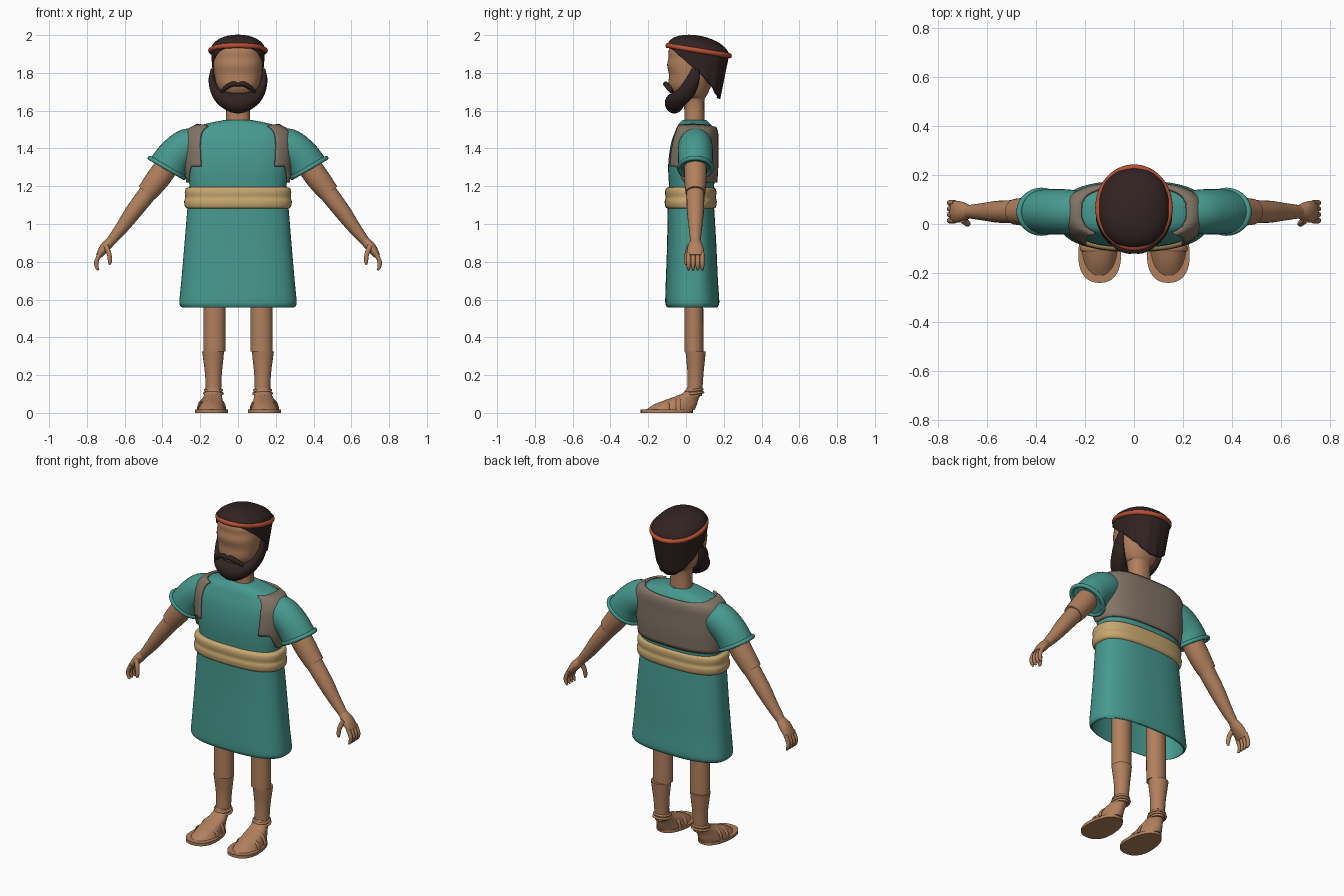
import bpy, bmesh
from math import sin, cos, pi, copysign
from mathutils import Vector

cube = bpy.data.objects.get("Cube")
if cube:
    bpy.data.objects.remove(cube, do_unlink=True)


def material(name, color):
    mat = bpy.data.materials.new(name)
    mat.use_nodes = True
    mat.diffuse_color = (*color, 1)
    bsdf = mat.node_tree.nodes["Principled BSDF"]
    bsdf.inputs["Base Color"].default_value = (*color, 1)
    bsdf.inputs["Roughness"].default_value = 0.8
    return mat


skin = material("skin brown", (0.44, 0.215, 0.11))
teal = material("teal cloth", (0.062, 0.32, 0.275))
grey = material("grey brown wool", (0.225, 0.175, 0.133))
tan = material("tan sash", (0.57, 0.385, 0.16))
dark = material("dark hair", (0.03, 0.017, 0.016))
red = material("rust red cord", (0.48, 0.08, 0.032))
parts = []


def grid(name, func, rows, cols, mat, wrap=True, caps=False, loop=False, mirror=False):
    """Skin a grid of points func(row, col); optionally close it around and at the ends."""
    bm = bmesh.new()
    vs = [[bm.verts.new(func(r, c)) for c in range(cols)] for r in range(rows)]
    for r in range(rows if loop else rows - 1):
        a, b = vs[r], vs[(r + 1) % rows]
        for c in range(cols if wrap else cols - 1):
            d = (c + 1) % cols
            bm.faces.new((a[c], a[d], b[d], b[c]))
    if caps:
        bm.faces.new(vs[0])
        bm.faces.new(vs[-1])
    bmesh.ops.recalc_face_normals(bm, faces=bm.faces)
    mesh = bpy.data.meshes.new(name)
    bm.to_mesh(mesh)
    bm.free()
    mesh.materials.append(mat)
    ob = bpy.data.objects.new(name, mesh)
    bpy.context.collection.objects.link(ob)
    if mirror:
        ob.modifiers.new("Mirror", "MIRROR").use_mirror_merge = False
    parts.append(ob)
    return ob


def spline(keys, steps):
    """Smooth curve through tuples of any length."""
    out = []
    for i in range(len(keys) - 1):
        p0, p1 = keys[max(i - 1, 0)], keys[i]
        p2, p3 = keys[i + 1], keys[min(i + 2, len(keys) - 1)]
        for s in range(steps):
            t = s / steps
            out.append(tuple(
                b + 0.5 * t * (c - a + t * (2 * a - 5 * b + 4 * c - d + t * (3 * (b - c) + d - a)))
                for a, b, c, d in zip(p0, p1, p2, p3)))
    return out + [tuple(keys[-1])]


def oval(a, power):
    """Unit superellipse; angle zero points to the front."""
    s, c = sin(a), cos(a)
    return copysign(abs(s) ** (2 / power), s), -copysign(abs(c) ** (2 / power), c)


def loft(name, keys, mat, steps=3, power=2, cols=40, taper=0, **opts):
    """Stack of horizontal ovals given as (z, cx, cy, rx, ry)."""
    rings = spline(keys, steps)

    def point(r, c):
        z, cx, cy, rx, ry = rings[r]
        x, y = oval(2 * pi * c / cols, power)
        return cx + rx * x * (1 - taper * y), cy + ry * y, z
    return grid(name, point, len(rings), cols, mat, caps=True, **opts)


def tube(name, keys, mat, steps=4, cols=20, side=(0, 1, 0), **opts):
    """Swept oval along (x, y, z, radius along side, radius across)."""
    rows = spline(keys, steps)
    frames = []
    for i, row in enumerate(rows):
        t = Vector(rows[min(i + 1, len(rows) - 1)][:3]) - Vector(rows[max(i - 1, 0)][:3])
        t.normalize()
        a = Vector(side)
        a = (a - t * a.dot(t)).normalized()
        frames.append((Vector(row[:3]), a * row[3], t.cross(a) * row[4]))

    def point(r, c):
        p, a, b = frames[r]
        return p + a * cos(2 * pi * c / cols) + b * sin(2 * pi * c / cols)
    return grid(name, point, len(rows), cols, mat, caps=True, **opts)


def hoop(name, center, a, b, thick, mat, rows=48, cols=10, **opts):
    """Oval ring spanned by two half-axis vectors."""
    a, b = Vector(a), Vector(b)
    axis = a.cross(b).normalized()

    def point(r, c):
        u, w = 2 * pi * r / rows, 2 * pi * c / cols
        out = a * cos(u) + b * sin(u)
        return Vector(center) + out + (out.normalized() * cos(w) + axis * sin(w)) * thick
    return grid(name, point, rows, cols, mat, loop=True, **opts)


# Robe: torso, open skirt with an inner lining, sash
torso = [(1.15, 0, 0.03, 0.25, 0.115), (1.3, 0, 0.03, 0.268, 0.125), (1.42, 0, 0.037, 0.275, 0.118),
         (1.48, 0, 0.047, 0.262, 0.108), (1.515, 0, 0.047, 0.22, 0.094),
         (1.535, 0, 0.045, 0.15, 0.078), (1.55, 0, 0.045, 0.075, 0.062)]
loft("robe_torso", torso, teal, power=2.6, cols=64)
skirt = [(1.12, 0, 0.025, 0.265, 0.122), (0.9, 0, 0.03, 0.283, 0.13), (0.7, 0, 0.031, 0.3, 0.138),
         (0.6, 0, 0.033, 0.31, 0.143), (0.573, 0, 0.033, 0.309, 0.141), (0.562, 0, 0.033, 0.298, 0.132),
         (0.6, 0, 0.033, 0.29, 0.126), (1.0, 0, 0.03, 0.255, 0.105)]
loft("robe_skirt", skirt, teal, power=2.6, cols=64)
sash = [(1.08, 0.265, 0.12), (1.09, 0.28, 0.134), (1.12, 0.285, 0.138), (1.14, 0.279, 0.133),
        (1.165, 0.282, 0.136), (1.188, 0.277, 0.131), (1.197, 0.25, 0.11)]
loft("sash", [(z, 0, 0.025, rx, ry) for z, rx, ry in sash], tan, power=2.6, cols=64)

# Vest: shell wrapped round sides and back, open at the front
torso_fine = spline(torso, 12)


def vest_point(r, c):
    a = 0.68 + (2 * pi - 1.36) * c / 60
    back = (1 - cos(a)) / 2
    low = 1.3 - 0.085 * min(max((back - 0.25) / 0.15, 0), 1)
    high = 1.512 + 0.012 * sin(a) ** 2 - 0.005 * back
    z = low + (high - low) * r / 14
    _, _, cy, rx, ry = min(torso_fine, key=lambda k: abs(k[0] - z))
    x, y = oval(a, 2.6)
    return x * (rx + 0.01), cy + y * (ry + 0.01), z + 0.004


vest = grid("vest", vest_point, 15, 61, grey, wrap=False)
shell = vest.modifiers.new("Thickness", "SOLIDIFY")
shell.thickness = 0.012
shell.offset = 0

# Sleeves and cuffs
tube("sleeve", [(0.17, 0.05, 1.43, 0.075, 0.07), (0.26, 0.05, 1.412, 0.09, 0.095),
                (0.33, 0.05, 1.36, 0.092, 0.097), (0.375, 0.05, 1.295, 0.09, 0.103)],
     teal, steps=6, cols=32, mirror=True)
hoop("sleeve_cuff", (0.377, 0.05, 1.297), (0.09, 0, 0.052), (0, 0.086, 0), 0.012, teal, mirror=True)

# Arms and hands
tube("upper_arm", [(0.36, 0.05, 1.33, 0.06, 0.062), (0.42, 0.05, 1.245, 0.06, 0.063),
                   (0.482, 0.05, 1.165, 0.053, 0.055)], skin, mirror=True)
tube("forearm", [(0.45, 0.05, 1.2, 0.048, 0.05), (0.55, 0.05, 1.07, 0.045, 0.044),
                 (0.612, 0.05, 0.985, 0.036, 0.035), (0.68, 0.05, 0.9, 0.026, 0.024)], skin, mirror=True)
tube("palm", [(0.67, 0.05, 0.912, 0.026, 0.024), (0.705, 0.05, 0.875, 0.042, 0.027),
              (0.738, 0.05, 0.83, 0.045, 0.016)], skin, mirror=True)
for i, finger in enumerate(("index", "middle", "ring", "little")):
    y = 0.014 + 0.024 * i
    tube(finger + "_finger", [(0.73, y, 0.845, 0.012, 0.012), (0.75, y, 0.8, 0.012, 0.012),
                              (0.747, y, 0.77, 0.01, 0.01), (0.738, y, 0.755, 0.005, 0.005)],
         skin, cols=10, mirror=True)
tube("thumb", [(0.7, 0.02, 0.885, 0.015, 0.015), (0.682, 0.005, 0.84, 0.013, 0.013),
               (0.678, 0, 0.8, 0.011, 0.011), (0.682, 0, 0.785, 0.005, 0.005)],
     skin, cols=10, mirror=True)

# Legs
loft("upper_leg", [(1.0, 0.123, 0.04, 0.058, 0.05), (0.325, 0.125, 0.042, 0.058, 0.05)],
     skin, steps=1, mirror=True)
loft("lower_leg", [(0.09, 0.13, 0.045, 0.04, 0.04), (0.2, 0.13, 0.05, 0.044, 0.042),
                   (0.28, 0.131, 0.051, 0.053, 0.049), (0.325, 0.132, 0.051, 0.058, 0.054)], skin, mirror=True)

# Feet with sandals
loft("sandal_sole", [(0, 0.14, -0.102, 0.086, 0.138), (0.018, 0.14, -0.102, 0.086, 0.138)],
     skin, steps=1, power=2.3, taper=0.12, mirror=True)
loft("foot", [(0.015, 0.14, -0.085, 0.072, 0.13), (0.045, 0.139, -0.055, 0.062, 0.113),
              (0.07, 0.136, -0.02, 0.054, 0.085), (0.1, 0.132, 0.028, 0.045, 0.052),
              (0.13, 0.13, 0.045, 0.04, 0.04)], skin, taper=0.1, mirror=True)
for name, y, top in (("toe_strap", -0.1, 0.066), ("instep_strap", -0.04, 0.088)):
    arch = [(0.14 - 0.074 * cos(pi * k / 6), y, 0.015 + (top - 0.015) * sin(pi * k / 6), 0.012, 0.005)
            for k in range(7)]
    tube(name, arch, skin, cols=10, mirror=True)
for name, z, r in (("upper_ankle_strap", 0.12, 0.044), ("lower_ankle_strap", 0.103, 0.048)):
    hoop(name, (0.13, 0.042, z), (r, 0, 0), (0, r, 0.006), 0.007, skin, mirror=True)

# Head and neck
loft("head", [(1.5, 0, 0.045, 0.066, 0.055), (1.65, 0, 0.042, 0.063, 0.055), (1.68, 0, 0.025, 0.085, 0.085),
              (1.73, 0, 0.02, 0.112, 0.112), (1.79, 0, 0.03, 0.126, 0.12), (1.84, 0, 0.033, 0.13, 0.133),
              (1.88, 0, 0.04, 0.13, 0.132), (1.93, 0, 0.04, 0.12, 0.128), (1.97, 0, 0.045, 0.06, 0.06)],
     skin, power=2.3)


# Hair: dome above the cord, longer toward the nape
def hair_point(r, c):
    a = 2 * pi * c / 72
    dome = min(r / 10, 1)
    fall = max(r - 10, 0) / 8
    x, y = oval(a, 2.3)
    back = (1 + y) / 2
    size = sin(dome * pi / 2) * (1 - 0.3 * fall * back ** 2) + 0.012 * dome * cos(14 * a) * (0.4 + fall)
    z = 1.918 - 0.026 * y * sin(dome * pi / 2) + 0.08 * cos(dome * pi / 2) - 0.23 * back * fall
    return 0.144 * x * size, 0.065 + 0.162 * y * size, z


hair = grid("hair", hair_point, 19, 72, dark)
bm = bmesh.new()
bm.from_mesh(hair.data)
bmesh.ops.remove_doubles(bm, verts=bm.verts, dist=0.0001)
bmesh.ops.recalc_face_normals(bm, faces=bm.faces)
bm.to_mesh(hair.data)
bm.free()
hair.modifiers.new("Thickness", "SOLIDIFY").thickness = 0.012
hoop("head_cord", (0, 0.067, 1.918), (0.144, 0, 0), (0, 0.162, -0.027), 0.014, red, rows=64)


# Beard and moustache, drawn on one side and reflected
def reflected(half):
    return half + [(-k[0], *k[1:]) for k in half[-2::-1]]


tube("beard", reflected([(0.134, 0.05, 1.82, 0.02, 0.01), (0.138, 0.035, 1.76, 0.035, 0.018),
                         (0.112, 0, 1.695, 0.045, 0.03), (0.065, -0.045, 1.657, 0.05, 0.045),
                         (0, -0.062, 1.64, 0.05, 0.055)]), dark, steps=5, cols=24)
tube("moustache", reflected([(0.088, -0.075, 1.7, 0.012, 0.008), (0.06, -0.095, 1.725, 0.014, 0.012),
                             (0.025, -0.107, 1.742, 0.014, 0.013), (0, -0.108, 1.737, 0.012, 0.01)]),
     dark, cols=12)

# Smooth shading with crisp rims
for ob in bpy.context.selected_objects:
    ob.select_set(False)
for ob in parts:
    ob.select_set(True)
bpy.context.view_layer.objects.active = parts[0]
bpy.ops.object.shade_smooth_by_angle(angle=0.7)
